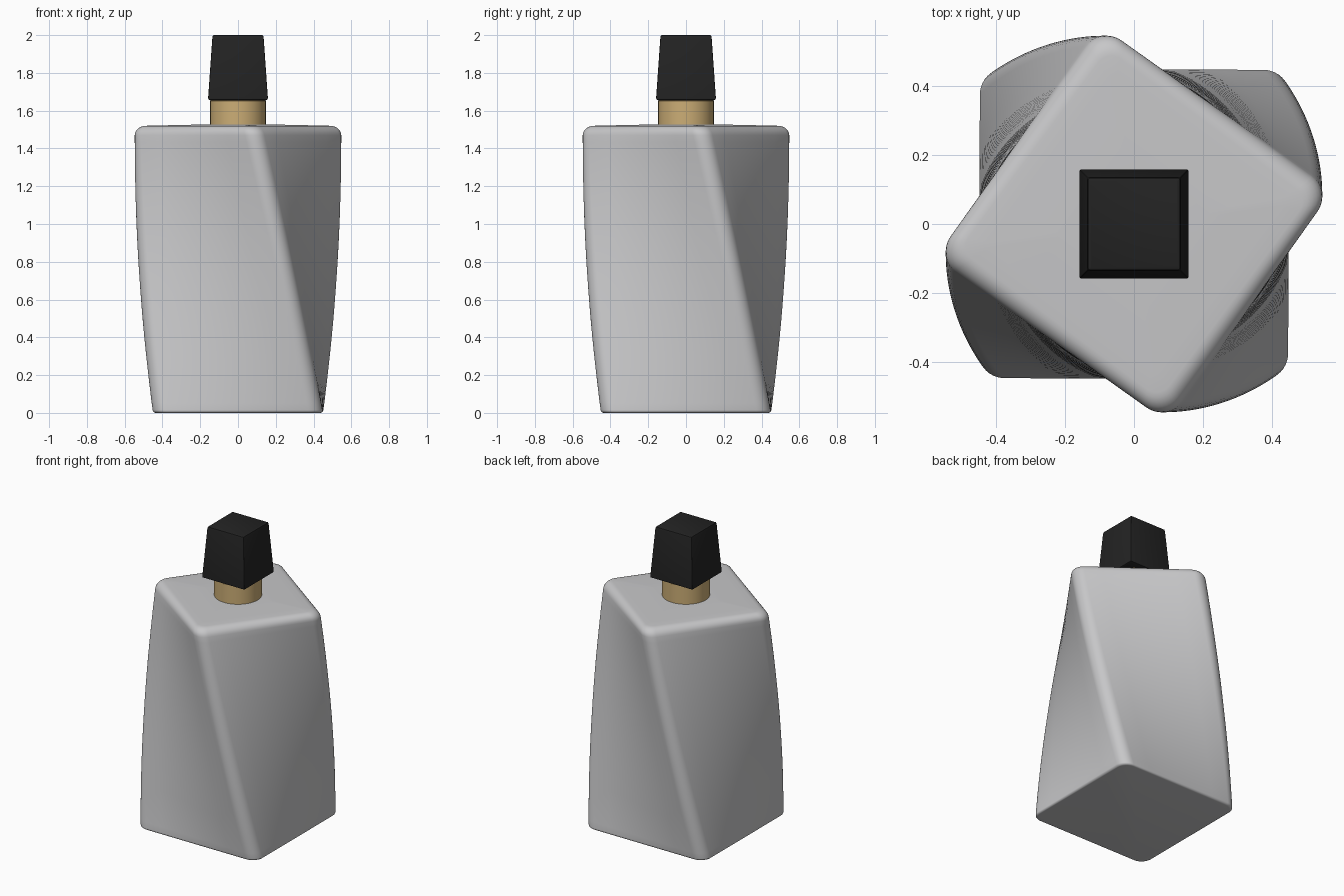
import bpy, bmesh
from math import sin, cos, pi, radians

if "Cube" in bpy.data.objects:
    bpy.data.objects.remove(bpy.data.objects["Cube"], do_unlink=True)


def material(name, rgb):
    m = bpy.data.materials.new(name)
    m.use_nodes = True
    m.diffuse_color = (*rgb, 1)
    m.node_tree.nodes["Principled BSDF"].inputs["Base Color"].default_value = (*rgb, 1)
    return m


def rounded_square(half, radius, arc=8, side=6):
    """Outline of a square with round corners and evenly divided sides."""
    pts = []
    c = half - radius
    for k in range(4):
        mid = pi / 4 + k * pi / 2
        cx, cy = c * 2 ** .5 * cos(mid), c * 2 ** .5 * sin(mid)
        for i in range(arc + 1):
            a = k * pi / 2 + i / arc * pi / 2
            pts.append((cx + radius * cos(a), cy + radius * sin(a)))
        ex, ey = pts[-1]
        dx, dy = cos(mid + 3 * pi / 4), sin(mid + 3 * pi / 4)
        for i in range(1, side):
            d = 2 * c * i / side
            pts.append((ex + d * dx, ey + d * dy))
    return pts


def loft(name, rings, mat, angle):
    """Skin a stack of (outline, z) rings and close both ends."""
    bm = bmesh.new()
    loops = [[bm.verts.new((x, y, z)) for x, y in pts] for pts, z in rings]
    for lo, hi in zip(loops, loops[1:]):
        n = len(lo)
        for i in range(n):
            j = (i + 1) % n
            bm.faces.new((lo[i], lo[j], hi[j], hi[i]))
    bm.faces.new(loops[0][::-1])
    bm.faces.new(loops[-1])
    me = bpy.data.meshes.new(name)
    bm.to_mesh(me)
    bm.free()
    me.materials.append(mat)
    ob = bpy.data.objects.new(name, me)
    bpy.context.collection.objects.link(ob)
    bpy.ops.object.select_all(action="DESELECT")
    ob.select_set(True)
    bpy.context.view_layer.objects.active = ob
    bpy.ops.object.shade_smooth_by_angle(angle=radians(angle))
    return ob


glass = material("frosted grey", (.57, .57, .58))
gold = material("brushed gold", (.60, .42, .18))
black = material("cap black", (.017, .017, .017))

# Twisted body: square section that narrows and turns with height
HEIGHT, TWIST = 1.52, radians(-36.6)


def body_ring(z, inset=0.0):
    t = z / HEIGHT
    half = .45 - .038 * t
    a = TWIST * t
    radius = max(.075 - inset * .6, .012)
    pts = rounded_square(half - inset, radius)
    return [(x * cos(a) - y * sin(a), x * sin(a) + y * cos(a)) for x, y in pts], z


def fillet(r, base, top):
    for i in range(7):
        b = i / 6 * pi / 2
        if top:
            yield body_ring(base - r + r * sin(b), r - r * cos(b))
        else:
            yield body_ring(base + r - r * cos(b), r - r * sin(b))


rings = list(fillet(.015, 0, False))
rings += [body_ring(.015 + i / 40 * (HEIGHT - .065)) for i in range(1, 40)]
rings += list(fillet(.05, HEIGHT, True))
# Very slight rise of the shoulder towards the neck
rings += [body_ring(HEIGHT + .006 * i / 4, .05 + .05 * i) for i in range(1, 5)]
loft("bottle_body", rings, glass, 50)

# Round metal collar
circle = lambda r: [(r * cos(i * pi / 32), r * sin(i * pi / 32)) for i in range(64)]
loft("neck_collar", [(circle(.147), 1.5), (circle(.147), 1.652),
                     (circle(.142), 1.657)], gold, 30)

# Tapered square cap with small bevels
profile = [(.148, 1.655), (.157, 1.659), (.158, 1.67), (.136, 1.985),
           (.133, 1.997), (.127, 2.0)]
loft("cap", [(rounded_square(h, .004, 3, 1), z) for h, z in profile], black, 30)
